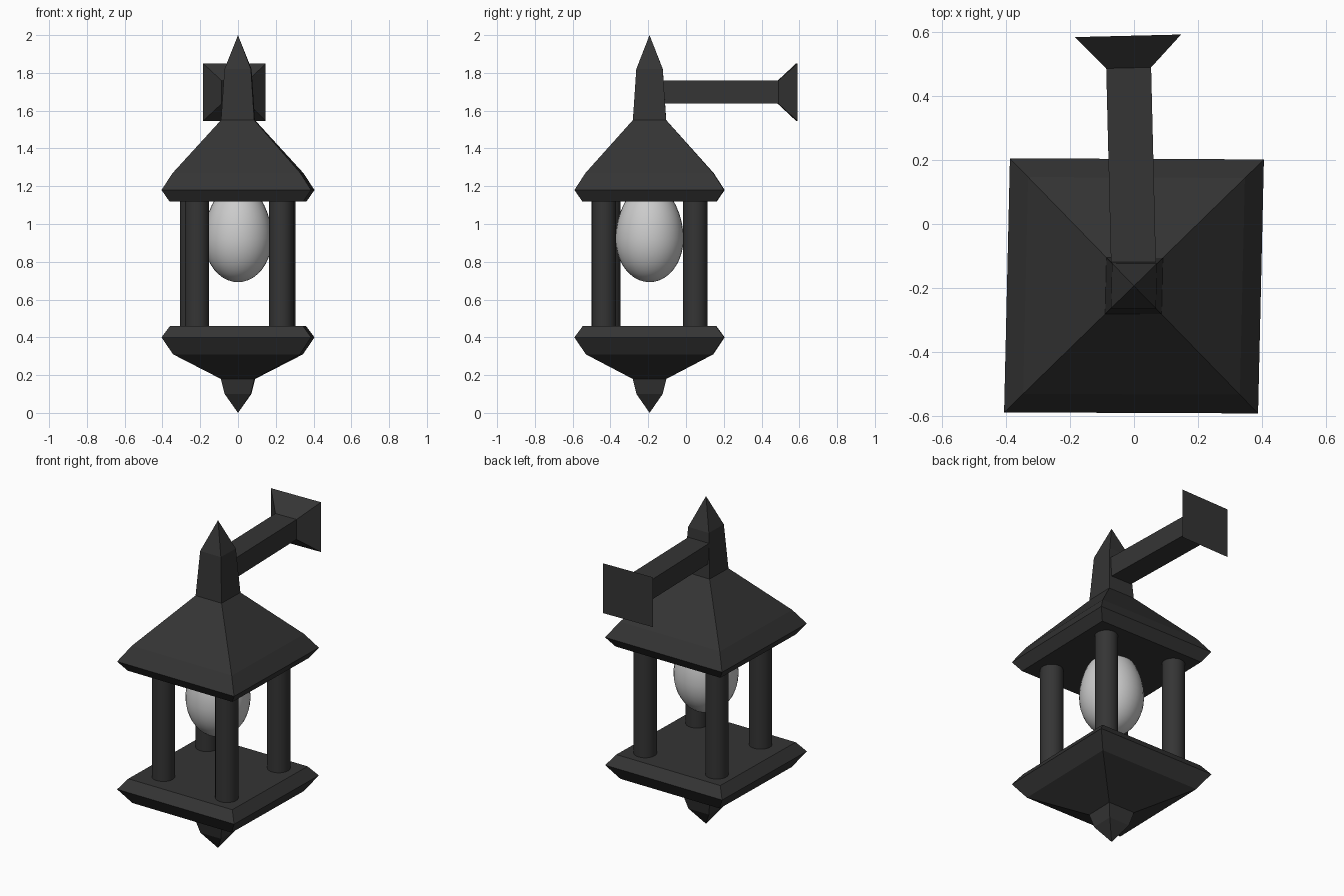
import bpy, bmesh, math
from mathutils import Matrix

if "Cube" in bpy.data.objects:
    bpy.data.objects.remove(bpy.data.objects["Cube"])

CY = -0.193  # lantern axis
dark = bpy.data.materials.new("dark_metal")
dark.diffuse_color = (0.035, 0.035, 0.035, 1)
dark.use_nodes = True
dark.node_tree.nodes["Principled BSDF"].inputs["Base Color"].default_value = dark.diffuse_color


def finish(bm, name, mat=None, smooth=False):
    bmesh.ops.recalc_face_normals(bm, faces=bm.faces[:])
    me = bpy.data.meshes.new(name)
    bm.to_mesh(me)
    bm.free()
    if mat:
        me.materials.append(mat)
    ob = bpy.data.objects.new(name, me)
    bpy.context.collection.objects.link(ob)
    if smooth:
        bpy.ops.object.select_all(action='DESELECT')
        ob.select_set(True)
        bpy.context.view_layer.objects.active = ob
        bpy.ops.object.shade_smooth_by_angle(angle=math.radians(40))
    return ob


def square_loft(name, rings, matrix):
    """Rectangular rings (half_x, half_y, z) joined; a zero ring is a point."""
    bm = bmesh.new()
    prev = None
    for hx, hy, z in rings:
        if hx == 0:
            cur = [bm.verts.new((0, 0, z))] * 4
        else:
            cur = [bm.verts.new((sx * hx, sy * hy, z))
                   for sx, sy in ((-1, -1), (1, -1), (1, 1), (-1, 1))]
        if prev:
            for i in range(4):
                j = (i + 1) % 4
                quad = [prev[i], prev[j], cur[j], cur[i]]
                bm.faces.new(list(dict.fromkeys(quad)))
        elif hx:
            bm.faces.new(cur[::-1])
        prev = cur
    if prev[0] != prev[1]:
        bm.faces.new(prev)
    bm.transform(matrix)
    return finish(bm, name, dark)


# The body is slightly skewed in plan
skew = Matrix(((1, 0.023, 0, 0), (-0.004, 1, 0, CY), (0, 0, 1, 0), (0, 0, 0, 1)))

# Roof with its tall finial
roof = [(0.355, 1.12), (0.396, 1.18), (0.338, 1.27), (0.088, 1.55), (0.07, 1.82), (0, 2.0)]
square_loft("roof", [(h, h, z) for h, z in roof], skew)

# Base with its lower finial
base = [(0, 0.0), (0.069, 0.10), (0.089, 0.18), (0.336, 0.31), (0.396, 0.40), (0.352, 0.46)]
square_loft("base", [(h, h, z) for h, z in base], skew)

# Wall arm flaring into a mounting plate
arm_matrix = (Matrix.Translation((0, CY, 1.698))
              @ Matrix.Rotation(math.radians(1.4), 4, 'Z')
              @ Matrix.Rotation(math.radians(-90), 4, 'X'))
square_loft("wall_arm", [(0.07, 0.061, 0.03), (0.07, 0.061, 0.68), (0.166, 0.152, 0.78)], arm_matrix)

# Corner posts, a little uneven
posts = {"front_left_post": (-0.217, -0.217), "front_right_post": (0.229, -0.242),
         "back_right_post": (0.241, 0.242), "back_left_post": (-0.243, 0.242)}
for name, (x, y) in posts.items():
    bm = bmesh.new()
    bmesh.ops.create_cone(bm, cap_ends=True, segments=32, radius1=0.064, radius2=0.064, depth=0.70,
                          matrix=Matrix.Translation((x, CY + y, 0.79)))
    finish(bm, name, dark, True)

# Egg-shaped bulb, narrowing up into the roof
bm = bmesh.new()
bmesh.ops.create_uvsphere(bm, u_segments=32, v_segments=20, radius=1)
for v in bm.verts:
    up = max(v.co.z, 0)
    taper = 1 - 0.12 * up * up
    v.co.x *= 0.18 * taper
    v.co.y *= 0.18 * taper
    v.co.z *= 0.30 if v.co.z > 0 else 0.23
bm.transform(Matrix.Translation((0, CY, 0.922)))
finish(bm, "bulb", None, True)
